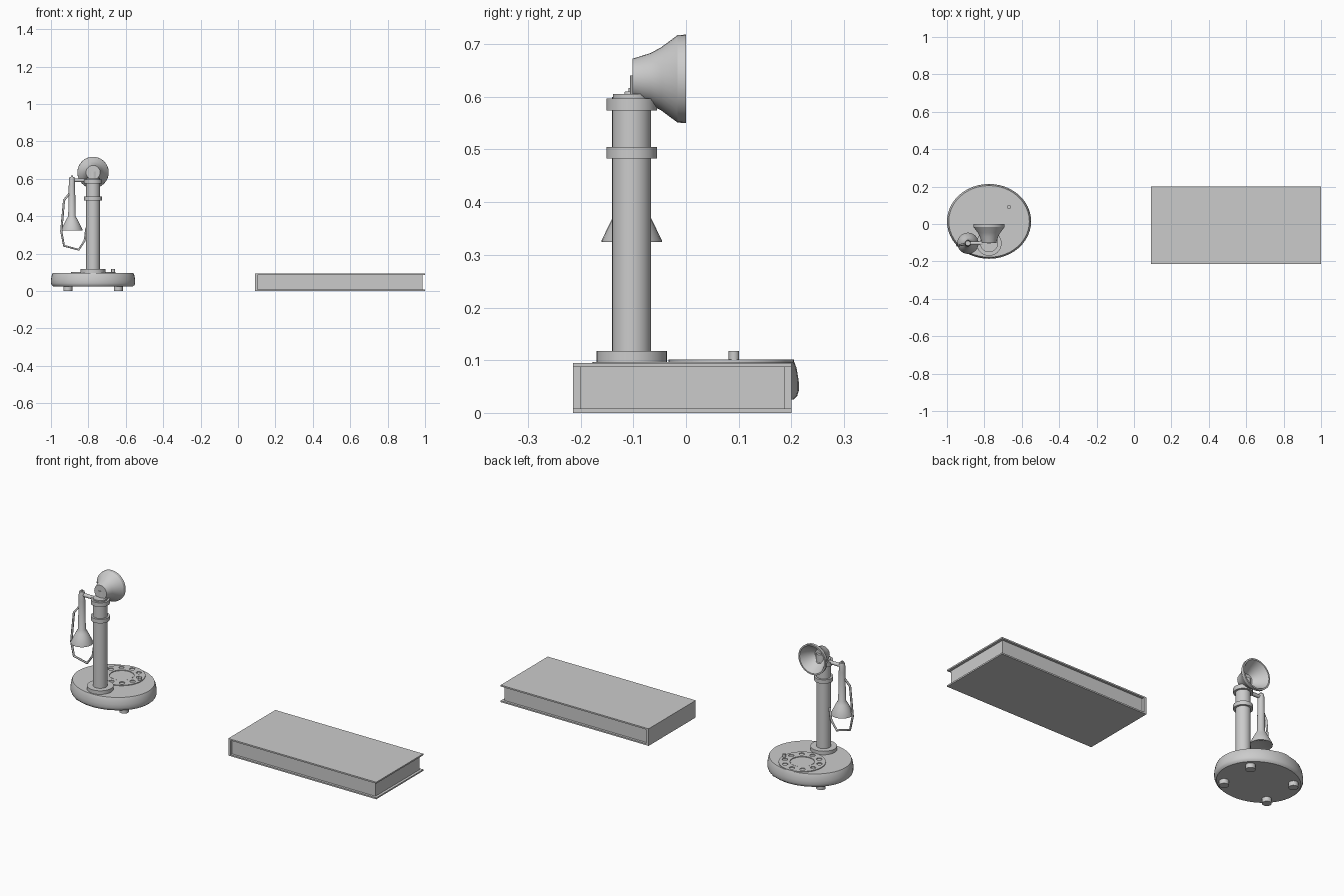
import bpy, bmesh, math
from mathutils import Matrix, Vector

if "Cube" in bpy.data.objects:
    bpy.data.objects.remove(bpy.data.objects["Cube"])

CX, CY = -0.775, 0.014      # base centre
COL_Y = -0.103              # column and receiver line
RX = -0.888                 # receiver x


def finish(name, bm, smooth=True):
    bmesh.ops.recalc_face_normals(bm, faces=bm.faces)
    me = bpy.data.meshes.new(name)
    bm.to_mesh(me)
    bm.free()
    ob = bpy.data.objects.new(name, me)
    bpy.context.collection.objects.link(ob)
    if smooth:
        bpy.ops.object.select_all(action='DESELECT')
        ob.select_set(True)
        bpy.context.view_layer.objects.active = ob
        bpy.ops.object.shade_smooth_by_angle(angle=math.radians(30))
    return ob


def lathe(name, profile, loc, seg=32, rot=Matrix(), scale=(1, 1, 1)):
    """Revolve (radius, height) points round z, then place the result."""
    bm = bmesh.new()
    pts = [bm.verts.new((r, 0, z)) for r, z in profile]
    edges = [bm.edges.new(p) for p in zip(pts, pts[1:])]
    bmesh.ops.spin(bm, geom=pts + edges, cent=(0, 0, 0), axis=(0, 0, 1),
                   angle=math.tau, steps=seg, use_duplicate=False)
    bmesh.ops.remove_doubles(bm, verts=bm.verts, dist=1e-5)
    bm.transform(Matrix.Translation(loc) @ rot @ Matrix.Diagonal((*scale, 1)))
    return finish(name, bm)


def disc(name, r, z0, z1, x, y, seg=32):
    return lathe(name, [(0, z0), (r, z0), (r, z1), (0, z1)], (x, y, 0), seg)


def box(name, x0, x1, y0, y1, z0, z1):
    bm = bmesh.new()
    bmesh.ops.create_cube(bm, size=1)
    bm.transform(Matrix.Translation(((x0 + x1) / 2, (y0 + y1) / 2, (z0 + z1) / 2))
                 @ Matrix.Diagonal((x1 - x0, y1 - y0, z1 - z0, 1)))
    return finish(name, bm, False)


def tube(name, pts, r):
    cu = bpy.data.curves.new(name, 'CURVE')
    cu.dimensions = '3D'
    cu.bevel_depth, cu.bevel_resolution, cu.use_fill_caps = r, 1, True
    sp = cu.splines.new('POLY')
    sp.points.add(len(pts) - 1)
    for p, co in zip(sp.points, pts):
        p.co = (*co, 1)
    ob = bpy.data.objects.new(name, cu)
    bpy.context.collection.objects.link(ob)
    return ob


# oval base with rounded rim
lathe("base", [(0, .025), (.95, .025), (.985, .032), (1, .042), (1, .06), (.98, .085),
               (.957, .097), (0, .097)], (CX, CY, 0), 48, scale=(.225, .2, 1))

# feet
for sx in (-1, 1):
    for sy in (-1, 1):
        disc("foot", .024, 0, .03, CX + sx * .135, CY + sy * .1, 20)

# rotary dial plate with finger holes
DY = .086
dial = lathe("dial_plate", [(.062, .094), (.119, .094), (.119, .101), (.062, .101), (.062, .094)],
             (CX, DY, 0), 48)
bm = bmesh.new()
for i in range(10):
    a = math.tau * (i + .5) / 10
    bmesh.ops.create_cone(bm, cap_ends=True, segments=16, radius1=.014, radius2=.014, depth=.05,
                          matrix=Matrix.Translation((CX + .091 * math.cos(a),
                                                     DY + .091 * math.sin(a), .1)))
holes = finish("finger_hole_cutter", bm, False)
holes.hide_render = True
holes.hide_set(True)
mod = dial.modifiers.new("holes", 'BOOLEAN')
mod.operation, mod.solver, mod.object = 'DIFFERENCE', 'EXACT', holes
disc("dial_centre", .058, .094, .099, CX, DY)
disc("finger_stop", .01, .095, .117, -.668, .091, 16)

# column with flange, collars and cap
disc("column_flange", .067, .095, .117, CX, COL_Y)
disc("column", .037, .11, .6, CX, COL_Y)
disc("column_collar", .048, .483, .505, CX, COL_Y)
disc("column_top_collar", .048, .574, .597, CX, COL_Y)
disc("column_cap", .036, .597, .605, CX, COL_Y)

# hollow mouthpiece horn facing the dial side
face_back = Matrix.Rotation(-math.pi / 2, 4, 'X')
lathe("mouthpiece", [(0, 0), (.038, 0), (.049, .035), (.06, .055), (.083, .086), (.084, .102),
                     (.076, .102), (.053, .06), (.03, .032), (0, .03)],
      (CX, -.102, .634), 32, face_back)
lathe("mouthpiece_neck", [(0, -.04), (.025, -.04), (.025, .02), (0, .02)],
      (CX, COL_Y + .022, .62), 20)

# hook arm carrying the receiver
tube("hook_arm", [(CX, COL_Y, .592), (RX, COL_Y, .592)], .01)

# receiver with flared bell and finial
lathe("receiver", [(0, .617), (.006, .617), (.006, .61), (.013, .61), (.016, .595), (.017, .56),
                   (.02, .4), (.03, .383), (.039, .365), (.057, .328), (.057, .324),
                   (.048, .324), (0, .345)], (RX, COL_Y, 0), 24)

# angular cord from receiver round to the column
tube("cord", [(RX, COL_Y, .54), (-.93, -.113, .485), (-.945, -.115, .32), (-.93, -.113, .242),
              (-.852, -.108, .221), (-.82, -.105, .27), (-.812, COL_Y, .335),
              (-.79, COL_Y, .345)], .006)

# book: covers, spine and inset pages
box("book_bottom_cover", .09, 1, -.214, .2, 0, .008)
box("book_top_cover", .09, 1, -.214, .2, .087, .095)
box("book_spine", .09, .105, -.214, .2, .008, .087)
box("book_pages", .105, .986, -.201, .187, .008, .087)
